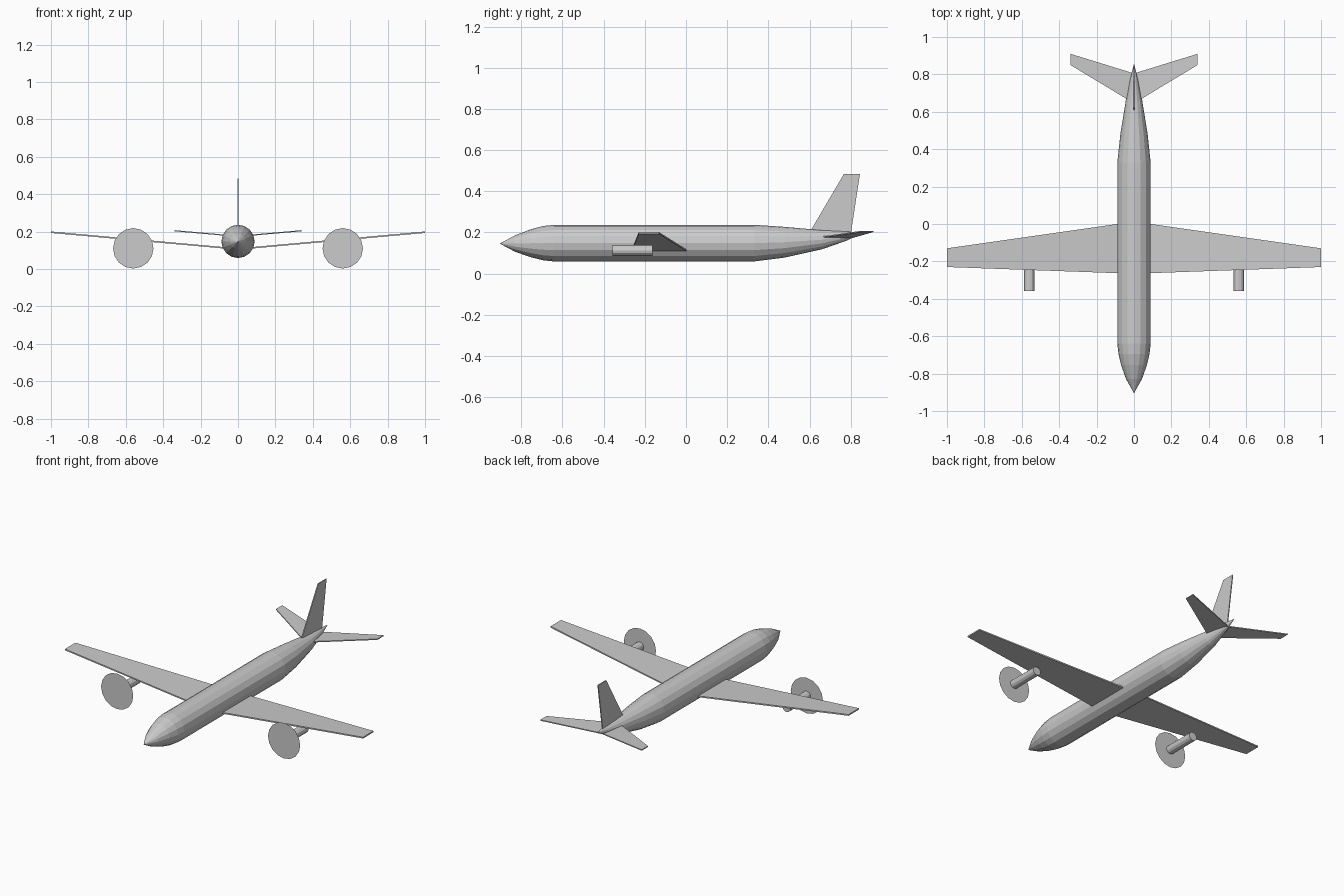
import bpy, bmesh
from math import cos, sin, pi
from mathutils import Vector

if "Cube" in bpy.data.objects:
    bpy.data.objects.remove(bpy.data.objects["Cube"])


def make_object(name, verts, faces):
    mesh = bpy.data.meshes.new(name)
    bm = bmesh.new()
    vs = [bm.verts.new(v) for v in verts]
    for f in faces:
        bm.faces.new([vs[i] for i in f])
    bmesh.ops.remove_doubles(bm, verts=bm.verts, dist=1e-5)
    bmesh.ops.recalc_face_normals(bm, faces=bm.faces)
    bm.to_mesh(mesh)
    bm.free()
    obj = bpy.data.objects.new(name, mesh)
    bpy.context.collection.objects.link(obj)
    return obj


def loft(name, stations, sides, x=0):
    """Elliptical rings along y; station = (y, half width, top z, bottom z)."""
    verts, faces = [], []
    for y, w, top, bottom in stations:
        for i in range(sides):
            a = 2 * pi * i / sides
            verts.append((x + w * cos(a), y,
                          (top + bottom) / 2 + (top - bottom) / 2 * sin(a)))
    for s in range(len(stations) - 1):
        for i in range(sides):
            j = (i + 1) % sides
            a, b = s * sides, (s + 1) * sides
            faces.append((a + i, a + j, b + j, b + i))
    if stations[0][1] > 0.005:
        faces.append(tuple(range(sides)))
    if stations[-1][1] > 0.005:
        faces.append(tuple(range(len(verts) - sides, len(verts))))
    return make_object(name, verts, faces)


def plate(name, outline, thickness):
    """Flat panel: four-point outline pushed out both ways."""
    t = Vector(thickness) / 2
    pts = [Vector(p) for p in outline]
    verts = [p + t for p in pts] + [p - t for p in pts]
    faces = [(0, 1, 2, 3), (7, 6, 5, 4)]
    faces += [(i, i + 4, (i + 1) % 4 + 4, (i + 1) % 4) for i in range(4)]
    return make_object(name, verts, faces)


# Fuselage: pointed nose, straight cabin, tail swept up to a point
loft("fuselage", [
    (-0.903, 0.001, 0.147, 0.145),
    (-0.83, 0.042, 0.186, 0.106),
    (-0.755, 0.069, 0.215, 0.080),
    (-0.695, 0.083, 0.231, 0.065),
    (-0.64, 0.089, 0.237, 0.059),
    (0.33, 0.089, 0.237, 0.059),
    (0.48, 0.073, 0.227, 0.078),
    (0.66, 0.044, 0.211, 0.118),
    (0.78, 0.019, 0.205, 0.160),
    (0.855, 0.001, 0.200, 0.198)], 16)

for side, s in (("left", -1), ("right", 1)):
    # Main wing with upward dihedral
    plate(side + "_wing",
          [(0, -0.266, 0.107), (s, -0.23, 0.197),
           (s, -0.13, 0.197), (0, 0.013, 0.107)], (0, 0, 0.008))
    # Swept tailplane
    plate(side + "_tailplane",
          [(0, 0.645, 0.175), (s * 0.34, 0.85, 0.205),
           (s * 0.34, 0.91, 0.205), (0, 0.805, 0.175)], (0, 0, 0.006))
    # Engine nacelle under the wing
    loft(side + "_engine", [(-0.357, 0.027, 0.138, 0.086),
                            (-0.163, 0.027, 0.138, 0.086)], 12, s * 0.56)
    # Propeller disc
    ring = [(s * 0.56 + 0.108 * cos(i * pi / 8), -0.358,
             0.111 + 0.108 * sin(i * pi / 8)) for i in range(16)]
    make_object(side + "_propeller_disc", ring, [tuple(range(16))])

# Tail fin
plate("tail_fin", [(0, 0.60, 0.20), (0, 0.767, 0.484),
                   (0, 0.845, 0.484), (0, 0.80, 0.19)], (0.006, 0, 0))
